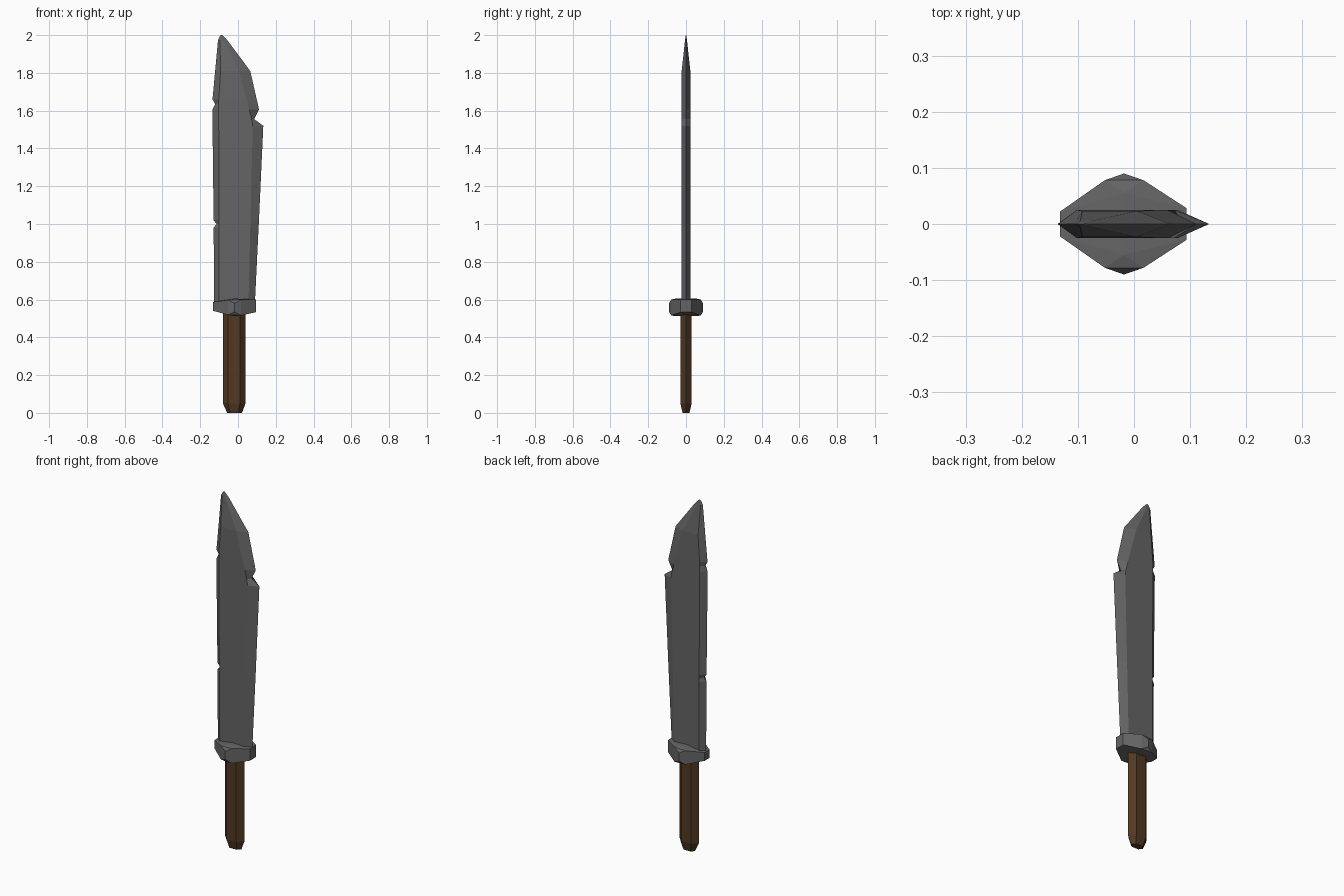
import bpy, bmesh


def material(name, color):
    m = bpy.data.materials.new(name)
    m.diffuse_color = (*color, 1)
    return m


def finish(bm, name, mat):
    bmesh.ops.recalc_face_normals(bm, faces=bm.faces)
    me = bpy.data.meshes.new(name)
    bm.to_mesh(me)
    bm.free()
    me.materials.append(mat)
    ob = bpy.data.objects.new(name, me)
    bpy.context.collection.objects.link(ob)
    return ob


def loft(name, rows, mat):
    """Six-sided sections: (z, left edge, left ridge, right ridge, right edge, half thickness)."""
    bm = bmesh.new()
    rings = []
    for z, l, lr, rr, r, t in rows:
        pts = [(l, 0), (lr, -t), (rr, -t), (r, 0), (rr, t), (lr, t)]
        rings.append([bm.verts.new((x, y, z)) for x, y in pts])
    for a, b in zip(rings, rings[1:]):
        for i in range(6):
            j = (i + 1) % 6
            bm.faces.new((a[i], a[j], b[j], b[i]))
    bm.faces.new(rings[0])
    bm.faces.new(rings[-1])
    return finish(bm, name, mat)


steel = material("dark_steel", (0.13, 0.13, 0.13))
wood = material("brown_wood", (0.085, 0.04, 0.016))

# Blade: chamfered spine on the left, cutting edge on the right, with chips
loft("blade", [
    (0.55, -0.126, -0.100, 0.055, 0.088, 0.025),
    (0.98, -0.129, -0.100, 0.065, 0.109, 0.025),
    (1.00, -0.114, -0.100, 0.066, 0.110, 0.025),
    (1.02, -0.129, -0.100, 0.066, 0.111, 0.025),
    (1.52, -0.135, -0.102, 0.078, 0.134, 0.025),
    (1.555, -0.135, -0.102, 0.072, 0.086, 0.025),
    (1.605, -0.136, -0.102, 0.060, 0.111, 0.025),
    (1.635, -0.121, -0.102, 0.052, 0.105, 0.025),
    (1.66, -0.135, -0.102, 0.045, 0.099, 0.025),
    (1.81, -0.121, -0.092, 0.005, 0.065, 0.023),
    (1.975, -0.106, -0.096, -0.078, -0.058, 0.005),
    (1.995, -0.096, -0.091, -0.083, -0.077, 0.002),
    (2.00, -0.090, -0.088, -0.085, -0.083, 0.001),
], steel)

# Handle: flattened hexagonal grip tapering at the butt
loft("handle", [
    (0.00, -0.057, -0.042, 0.002, 0.021, 0.018),
    (0.05, -0.080, -0.052, 0.010, 0.040, 0.030),
    (0.54, -0.080, -0.052, 0.010, 0.040, 0.030),
], wood)

# Guard: faceted block, mirrored front to back
bm = bmesh.new()
half = [(-0.132, 0.022, 0.540), (-0.132, 0.022, 0.587),
        (0.094, 0.028, 0.533), (0.094, 0.028, 0.600),
        (-0.052, 0.078, 0.519), (-0.052, 0.078, 0.597),
        (0.017, 0.078, 0.516), (0.017, 0.078, 0.600),
        (-0.018, 0.090, 0.535), (-0.018, 0.090, 0.580),
        (-0.018, 0.055, 0.605), (-0.018, 0.055, 0.512)]
for x, y, z in half:
    for s in (-1, 1):
        bm.verts.new((x, s * y, z))
bmesh.ops.convex_hull(bm, input=bm.verts)
finish(bm, "guard", steel)
